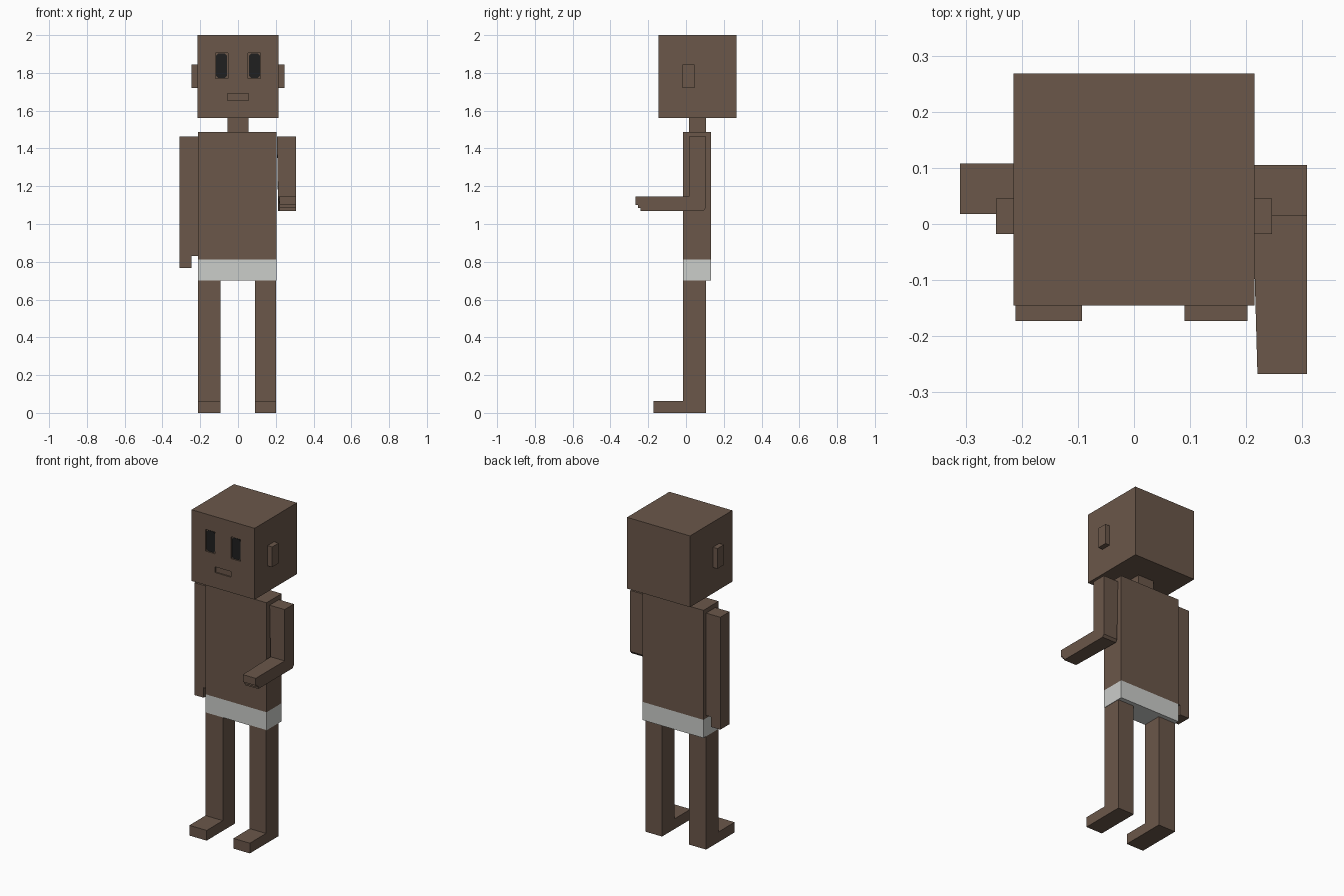
import bpy, bmesh
from mathutils import Vector

if "Cube" in bpy.data.objects:
    bpy.data.objects.remove(bpy.data.objects["Cube"])


def material(name, rgb):
    m = bpy.data.materials.new(name)
    m.diffuse_color = (*rgb, 1)
    m.use_nodes = True
    m.node_tree.nodes["Principled BSDF"].inputs["Base Color"].default_value = m.diffuse_color
    return m


SKIN = material("brown skin", (0.145, 0.095, 0.068))
CLOTH = material("pale grey cloth", (0.60, 0.61, 0.59))
DARK = material("near black", (0.014, 0.014, 0.014))


def prism(name, pts, axis, lo, hi, mat):
    """Extrude a 2D profile along an axis: 'x' takes (y, z) points, 'y' takes (x, z)."""
    def place(p, t):
        return Vector((t, p[0], p[1])) if axis == 'x' else Vector((p[0], t, p[1]))
    bm = bmesh.new()
    a = [bm.verts.new(place(p, lo)) for p in pts]
    b = [bm.verts.new(place(p, hi)) for p in pts]
    bm.faces.new(a)
    bm.faces.new(b[::-1])
    n = len(pts)
    for i in range(n):
        bm.faces.new((a[i], b[i], b[(i + 1) % n], a[(i + 1) % n]))
    bmesh.ops.recalc_face_normals(bm, faces=bm.faces)
    me = bpy.data.meshes.new(name)
    bm.to_mesh(me)
    bm.free()
    me.materials.append(mat)
    ob = bpy.data.objects.new(name, me)
    bpy.context.collection.objects.link(ob)
    return ob


def box(name, x, y, z, mat=SKIN):
    pts = [(x[0], z[0]), (x[1], z[0]), (x[1], z[1]), (x[0], z[1])]
    return prism(name, pts, 'y', y[0], y[1], mat)


# Head with shallow recesses for the eyes and mouth
FRONT = -0.145
head = box("head", (-0.215, 0.215), (FRONT, 0.268), (1.56, 2.0))


def recess(name, x, z):
    cutter = box(name, x, (FRONT - 0.05, FRONT + 0.008), z)
    cutter.hide_render = True
    cutter.hide_set(True)
    mod = head.modifiers.new(name, 'BOOLEAN')
    mod.operation = 'DIFFERENCE'
    mod.object = cutter
    mod.solver = 'EXACT'


recess("mouth_cutter", (-0.055, 0.055), (1.655, 1.69))
for side, cx in (("left", 0.087), ("right", -0.087)):
    recess(side + "_eye_cutter", (cx - 0.033, cx + 0.033), (1.77, 1.905))
    # Dark eye plate with clipped corners
    w, lo, hi, c = 0.03, 1.773, 1.902, 0.012
    pts = [(cx - w + c, lo), (cx + w - c, lo), (cx + w, lo + c), (cx + w, hi - c),
           (cx + w - c, hi), (cx - w + c, hi), (cx - w, hi - c), (cx - w, lo + c)]
    prism(side + "_eye", pts, 'y', FRONT + 0.003, FRONT + 0.0085, DARK)

# Ears
for side, s in (("left", 1), ("right", -1)):
    box(side + "_ear", sorted((s * 0.213, s * 0.246)), (-0.018, 0.045), (1.72, 1.845))

# Neck, torso and shorts
box("neck", (-0.055, 0.055), (0.015, 0.105), (1.48, 1.57))
box("torso", (-0.212, 0.205), (-0.015, 0.133), (0.812, 1.488))
box("shorts", (-0.212, 0.205), (-0.015, 0.133), (0.70, 0.812), CLOTH)

# Legs with forward feet
leg = [(0.105, 0), (0.105, 0.702), (-0.015, 0.702), (-0.015, 0.063), (-0.173, 0.063), (-0.173, 0)]
prism("right_leg", leg, 'x', -0.211, -0.093, SKIN)
prism("left_leg", leg, 'x', 0.09, 0.202, SKIN)

# Hanging arm with a narrower hand
hanging = [(-0.31, 1.462), (-0.31, 0.768), (-0.247, 0.768), (-0.247, 0.83),
           (-0.213, 0.83), (-0.213, 1.462)]
prism("right_arm", hanging, 'y', 0.018, 0.108, SKIN)

# Bent arm reaching forward, stepped under the fingertips
bent = [(0.105, 1.462), (0.015, 1.462), (0.015, 1.145), (-0.267, 1.145), (-0.267, 1.10),
        (-0.255, 1.10), (-0.255, 1.085), (-0.242, 1.085), (-0.242, 1.07), (0.093, 1.07),
        (0.105, 1.085)]
arm = prism("left_arm", bent, 'x', 0.206, 0.308, SKIN)
for v in arm.data.vertices:          # slight taper towards the hand
    if v.co.x < 0.25 and v.co.z < 1.2:
        v.co.x = 0.22 if v.co.y < -0.1 else 0.212
